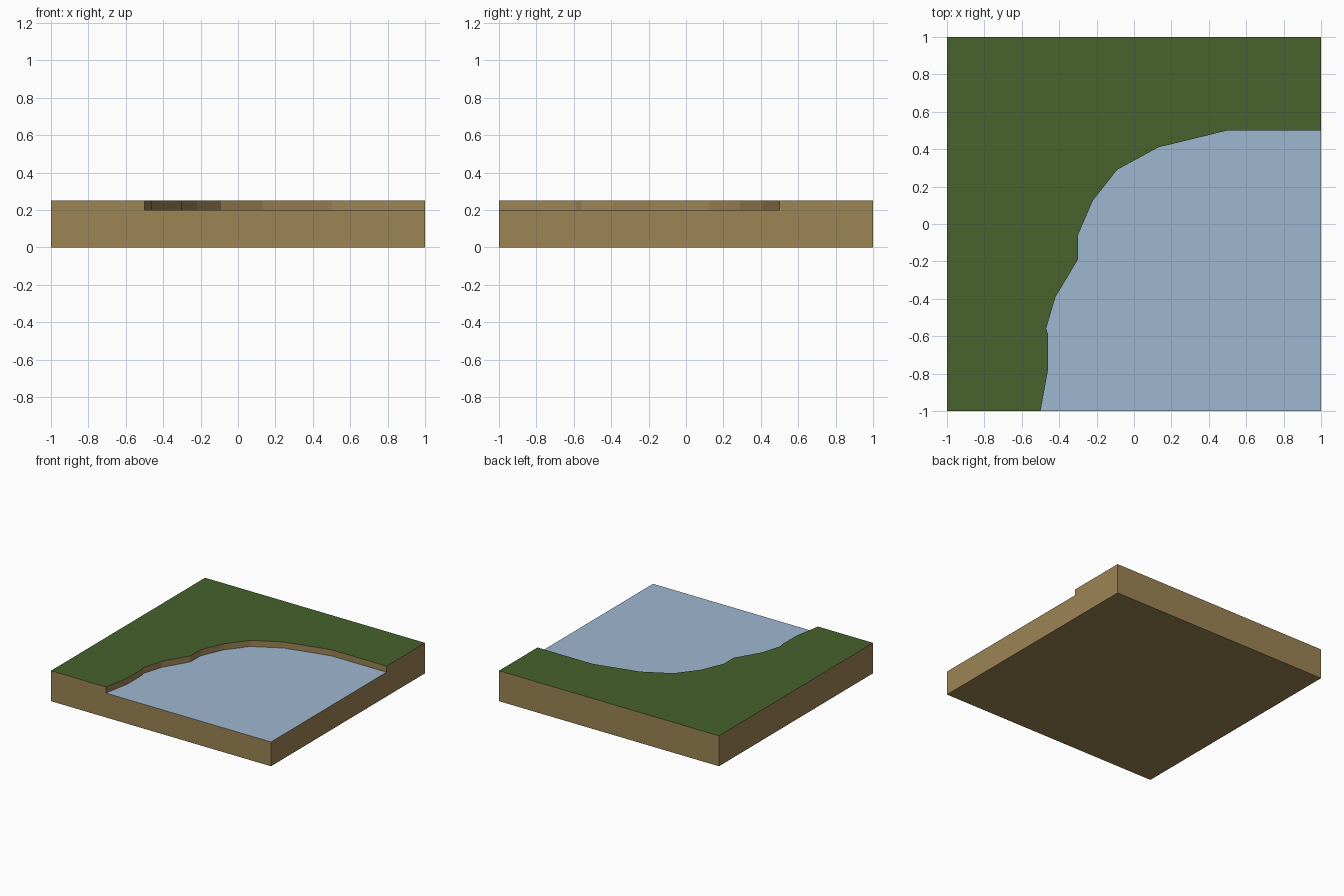
import bpy
import bmesh

cube = bpy.data.objects.get("Cube")
if cube:
    bpy.data.objects.remove(cube, do_unlink=True)

WATER_Z, GRASS_Z = 0.2, 0.25


def make_material(name, colour):
    mat = bpy.data.materials.new(name)
    mat.use_nodes = True
    mat.diffuse_color = (*colour, 1)
    mat.node_tree.nodes["Principled BSDF"].inputs["Base Color"].default_value = (*colour, 1)
    return mat


def raise_faces(bm, faces, height):
    """Extrude faces straight up and return the new top faces."""
    new = bmesh.ops.extrude_face_region(bm, geom=faces)["geom"]
    verts = [g for g in new if isinstance(g, bmesh.types.BMVert)]
    bmesh.ops.translate(bm, verts=verts, vec=(0, 0, height))
    return [g for g in new if isinstance(g, bmesh.types.BMFace)]


# Shoreline from the front edge round to the left edge
shore_points = [(-0.5, -1), (-0.46, -0.78), (-0.46, -0.59), (-0.47, -0.56),
                (-0.42, -0.39), (-0.3, -0.19), (-0.3, -0.06), (-0.22, 0.125),
                (-0.09, 0.29), (0.13, 0.41), (0.5, 0.5), (1, 0.5)]
land_corners = [(1, 1), (-1, 1), (-1, -1)]
pond_corner = (1, -1)

bm = bmesh.new()


def add_verts(points):
    return [bm.verts.new((x, y, 0)) for x, y in points]


# Floor plan split into land and pond along the shore
shore = add_verts(shore_points)
land = bm.faces.new(shore + add_verts(land_corners))
pond = bm.faces.new(shore[::-1] + add_verts([pond_corner]))

# Earth block up to water level, then the bank above it
tops = raise_faces(bm, [land, pond], WATER_Z)
bank = [f for f in tops if f.calc_center_median().x < 0 and len(f.verts) == len(shore) + len(land_corners)]
raise_faces(bm, bank, GRASS_Z - WATER_Z)

# Join the underside into one face
underside = [f for f in bm.faces if all(v.co.z < 0.01 for v in f.verts)]
bmesh.ops.dissolve_faces(bm, faces=underside, use_verts=True)
bmesh.ops.recalc_face_normals(bm, faces=bm.faces[:])

# Colour by direction and height: earth walls, grass bank, water surface
for face in bm.faces:
    if face.normal.z > 0.5:
        face.material_index = 1 if face.calc_center_median().z > WATER_Z + 0.02 else 2

mesh = bpy.data.meshes.new("pond_ground")
bm.to_mesh(mesh)
bm.free()
for mat in (make_material("earth_brown", (0.335, 0.23, 0.088)),
            make_material("grass_green", (0.065, 0.122, 0.027)),
            make_material("water_blue", (0.345, 0.475, 0.64))):
    mesh.materials.append(mat)
bpy.context.collection.objects.link(bpy.data.objects.new("pond_ground", mesh))
